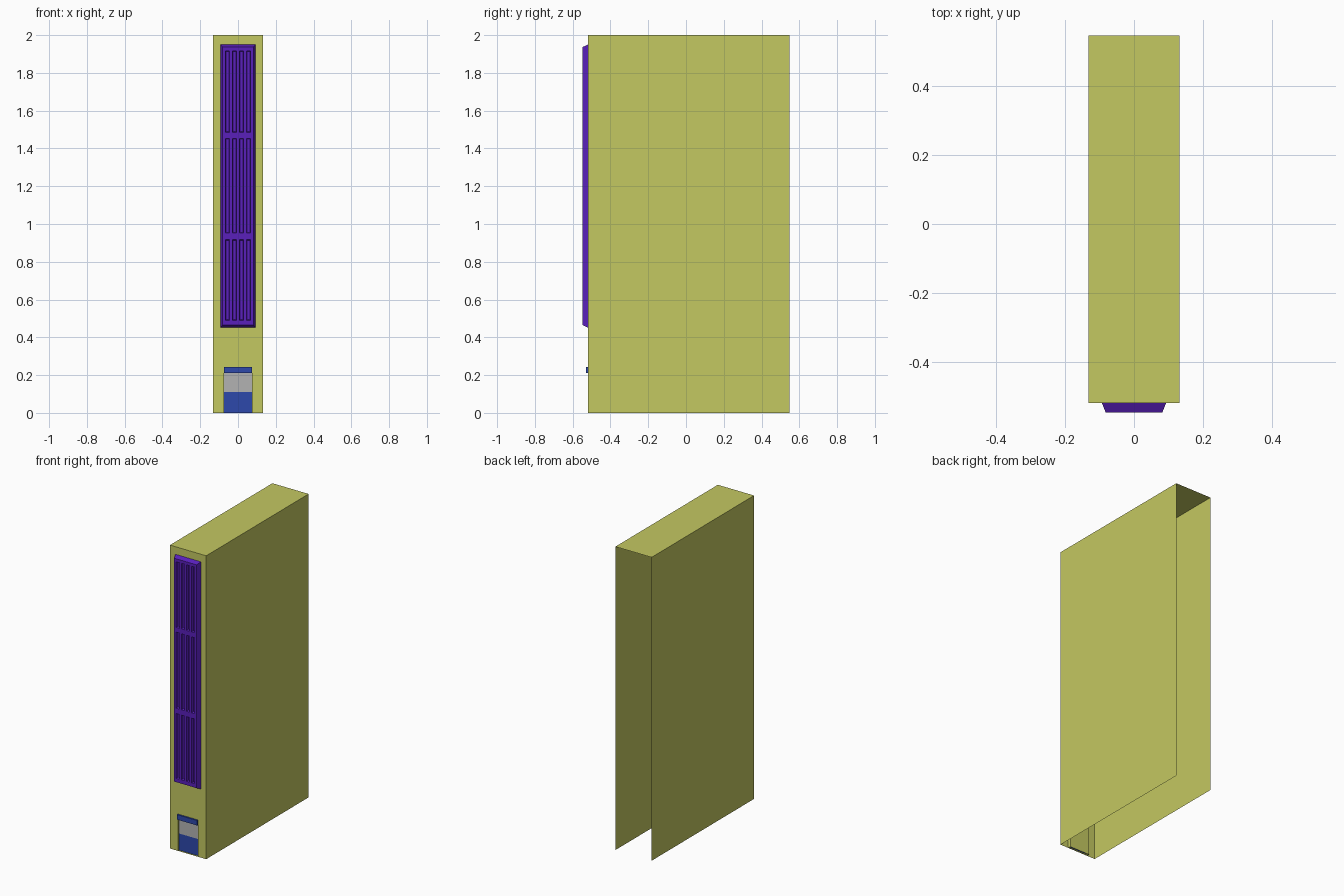
import bpy, bmesh
from mathutils import Matrix, Vector

cube = bpy.data.objects.get("Cube")
if cube:
    bpy.data.objects.remove(cube, do_unlink=True)


def material(name, colour):
    m = bpy.data.materials.new(name)
    m.use_nodes = True
    rgba = (*colour, 1.0)
    m.diffuse_color = rgba
    m.node_tree.nodes["Principled BSDF"].inputs["Base Color"].default_value = rgba
    return m


OLIVE = material("olive wall", (0.55, 0.58, 0.12))
PURPLE = material("purple window bay", (0.10, 0.014, 0.50))
BLUE = material("blue door", (0.027, 0.065, 0.41))
GREY = material("grey door glass", (0.45, 0.45, 0.45))


def finish(bm, name, mat):
    mesh = bpy.data.meshes.new(name)
    bm.to_mesh(mesh)
    bm.free()
    mesh.materials.append(mat)
    obj = bpy.data.objects.new(name, mesh)
    bpy.context.collection.objects.link(obj)
    return obj


def add_box(bm, lo, hi):
    lo, hi = Vector(lo), Vector(hi)
    mat = Matrix.Translation((lo + hi) / 2) @ Matrix.Diagonal((*(hi - lo), 1))
    bmesh.ops.create_cube(bm, size=1, matrix=mat)


def box(name, lo, hi, mat):
    bm = bmesh.new()
    add_box(bm, lo, hi)
    return finish(bm, name, mat)


def front_grid(bm, xs, zs, y):
    """Front-facing grid of quads, returned as a dictionary keyed by cell."""
    v = [[bm.verts.new((x, y, z)) for x in xs] for z in zs]
    return {(i, j): bm.faces.new((v[j][i], v[j][i + 1], v[j + 1][i + 1], v[j + 1][i]))
            for j in range(len(zs) - 1) for i in range(len(xs) - 1)}


W, FRONT, BACK, TOP = 0.132, -0.52, 0.547, 2.0
DOOR_W, DOOR_H, RECESS = 0.073, 0.21, 0.02

# Building shell: side walls and roof, open at the back and underneath
bm = bmesh.new()
add_box(bm, (-W, FRONT, 0), (W, BACK, TOP))
bm.normal_update()
gone = [f for f in bm.faces if abs(f.normal.y) > 0.5 or f.normal.z < -0.5]
bmesh.ops.delete(bm, geom=gone, context="FACES")

# Front wall with a shallow doorway recess
cells = front_grid(bm, (-W, -DOOR_W, DOOR_W, W), (0, DOOR_H, TOP), FRONT)
doorway = cells[1, 0]
ext = bmesh.ops.extrude_face_region(bm, geom=[doorway])
for v in (g for g in ext["geom"] if isinstance(g, bmesh.types.BMVert)):
    v.co.y += RECESS
if doorway.is_valid:
    bmesh.ops.delete(bm, geom=[doorway], context="FACES_ONLY")
bmesh.ops.remove_doubles(bm, verts=bm.verts, dist=0.0001)
finish(bm, "building_shell", OLIVE)

# Doorway panels and canopy
panel_y = FRONT + RECESS
box("door_panel", (-DOOR_W, panel_y - 0.008, 0), (DOOR_W, panel_y, 0.11), BLUE)
box("door_glass", (-DOOR_W, panel_y - 0.008, 0.11), (DOOR_W, panel_y, DOOR_H), GREY)
box("door_canopy", (-DOOR_W, FRONT - 0.01, DOOR_H), (DOOR_W, FRONT, 0.243), BLUE)

# Window bay: framed grid with sunken slots
BAY_Y, SLOT = -0.547, 0.023
xs = [-0.082]
for centre in (-0.056, -0.0187, 0.0187, 0.056):
    xs += [centre - SLOT / 2, centre + SLOT / 2]
xs.append(0.082)
zs = [0.465, 0.49, 0.917, 0.952, 1.453, 1.485, 1.917, 1.937]
bm = bmesh.new()
cells = front_grid(bm, xs, zs, BAY_Y)
slots = [f for (i, j), f in cells.items() if i % 2 and j % 2]

# Sloped rim from the bay face back to the wall
rim = [e for e in bm.edges if e.is_boundary]
ext = bmesh.ops.extrude_edge_only(bm, edges=rim)
for v in (g for g in ext["geom"] if isinstance(g, bmesh.types.BMVert)):
    v.co.x *= 0.093 / 0.082 if abs(v.co.x) > 0.08 else 1
    v.co.z += 0.013 if v.co.z > 1.93 else (-0.013 if v.co.z < 0.47 else 0)
    v.co.y = FRONT
bmesh.ops.recalc_face_normals(bm, faces=bm.faces)
if cells[0, 0].normal.y > 0:
    bmesh.ops.reverse_faces(bm, faces=bm.faces)
bmesh.ops.inset_individual(bm, faces=slots, thickness=0.005, depth=-0.014)
finish(bm, "window_bay", PURPLE)
